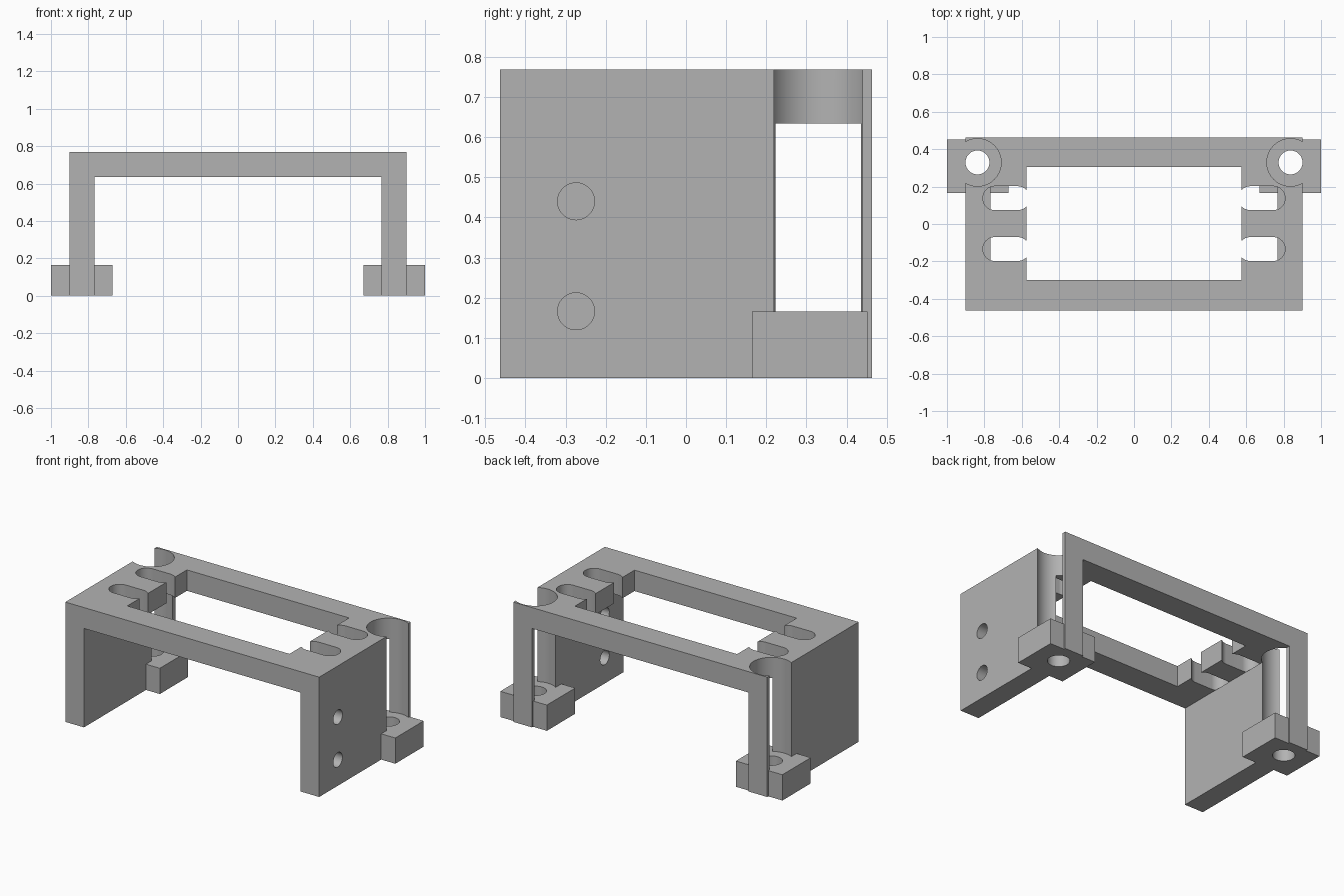
import bpy
import bmesh
import math
from mathutils import Matrix

cube = bpy.data.objects.get("Cube")
if cube:
    bpy.data.objects.remove(cube, do_unlink=True)

GREY = (0.45, 0.45, 0.45, 1.0)
HALF_DEPTH, HEIGHT = 0.463, 0.768
OUTER, INNER = 0.9, 0.768
PLATE_BOTTOM = 0.634
FOOT_HEIGHT = 0.165
SCREW_X, SCREW_Y = 0.837, 0.329

material = bpy.data.materials.new("plain grey")
material.use_nodes = True
material.diffuse_color = GREY
material.node_tree.nodes["Principled BSDF"].inputs["Base Color"].default_value = GREY


def prism(name, points, offset):
    """Extrude a closed 3D outline along an offset vector."""
    bm = bmesh.new()
    face = bm.faces.new([bm.verts.new(p) for p in points])
    result = bmesh.ops.extrude_face_region(bm, geom=[face], use_keep_orig=True)
    moved = [v for v in result["geom"] if isinstance(v, bmesh.types.BMVert)]
    bmesh.ops.translate(bm, verts=moved, vec=offset)
    bmesh.ops.recalc_face_normals(bm, faces=bm.faces)
    mesh = bpy.data.meshes.new(name)
    bm.to_mesh(mesh)
    bm.free()
    mesh.materials.append(material)
    obj = bpy.data.objects.new(name, mesh)
    bpy.context.collection.objects.link(obj)
    return obj


def block(name, x0, x1, y0, y1, z0, z1):
    return prism(name, [(x0, y0, z0), (x1, y0, z0), (x1, y1, z0), (x0, y1, z0)],
                 (0, 0, z1 - z0))


def capsule(name, x0, x1, y, radius, z0, z1, steps=32):
    """Vertical slot cutter with round ends; equal ends give a cylinder."""
    points = []
    for centre, start in ((x1, -math.pi / 2), (x0, math.pi / 2)):
        last = steps if x0 == x1 else steps + 1
        for i in range(last):
            a = start + math.pi * i / steps
            points.append((centre + radius * math.cos(a), y + radius * math.sin(a), z0))
    return prism(name, points, (0, 0, z1 - z0))


def combine(target, tool, operation):
    """Apply a boolean and remove the tool object."""
    tool.hide_render = True
    mod = target.modifiers.new("boolean", "BOOLEAN")
    mod.operation = operation
    mod.solver = "EXACT"
    mod.object = tool
    bpy.context.view_layer.objects.active = target
    bpy.ops.object.modifier_apply(modifier=mod.name)
    bpy.data.objects.remove(tool, do_unlink=True)


# Bridge-shaped frame: two side walls joined by a top plate
half = [(INNER, PLATE_BOTTOM), (INNER, 0), (OUTER, 0), (OUTER, HEIGHT)]
outline = half + [(-x, z) for x, z in reversed(half)]
frame = prism("mounting_frame", [(x, -HALF_DEPTH, z) for x, z in outline],
              (0, 2 * HALF_DEPTH, 0))

# Mounting feet at the back corners
for side in (-1, 1):
    x0, x1 = sorted((side * 0.67, side))
    combine(frame, block("foot", x0, x1, 0.165, 0.452, 0, FOOT_HEIGHT), "UNION")

# Rectangular window in the top plate
combine(frame, block("window_cutter", -0.575, 0.575, -0.3, 0.304, 0.5, 1), "DIFFERENCE")

for side in (-1, 1):
    # Tool clearance above each foot, and the screw hole through it
    x = side * SCREW_X
    combine(frame, capsule("clearance_cutter", x, x, SCREW_Y, 0.127, FOOT_HEIGHT, 1),
            "DIFFERENCE")
    combine(frame, capsule("screw_cutter", x, x, SCREW_Y, 0.064, -0.1, 0.3), "DIFFERENCE")
    # Round-ended slots running into the window
    x0, x1 = sorted((side * 0.622, side * 0.744))
    for y in (-0.134, 0.138):
        combine(frame, capsule("slot_cutter", x0, x1, y, 0.064, PLATE_BOTTOM, 1),
                "DIFFERENCE")

# Two round holes through the left wall
for z in (0.166, 0.44):
    hole = capsule("wall_hole_cutter", 0, 0, 0, 0.046, -0.2, 0.2)
    hole.data.transform(Matrix.Translation((0.84, -0.274, z))
                        @ Matrix.Rotation(math.pi / 2, 4, "Y"))
    combine(frame, hole, "DIFFERENCE")

# Smooth the round cuts, keep the edges sharp
bpy.ops.object.select_all(action="DESELECT")
frame.select_set(True)
bpy.context.view_layer.objects.active = frame
bpy.ops.object.shade_smooth_by_angle(angle=math.radians(30))
